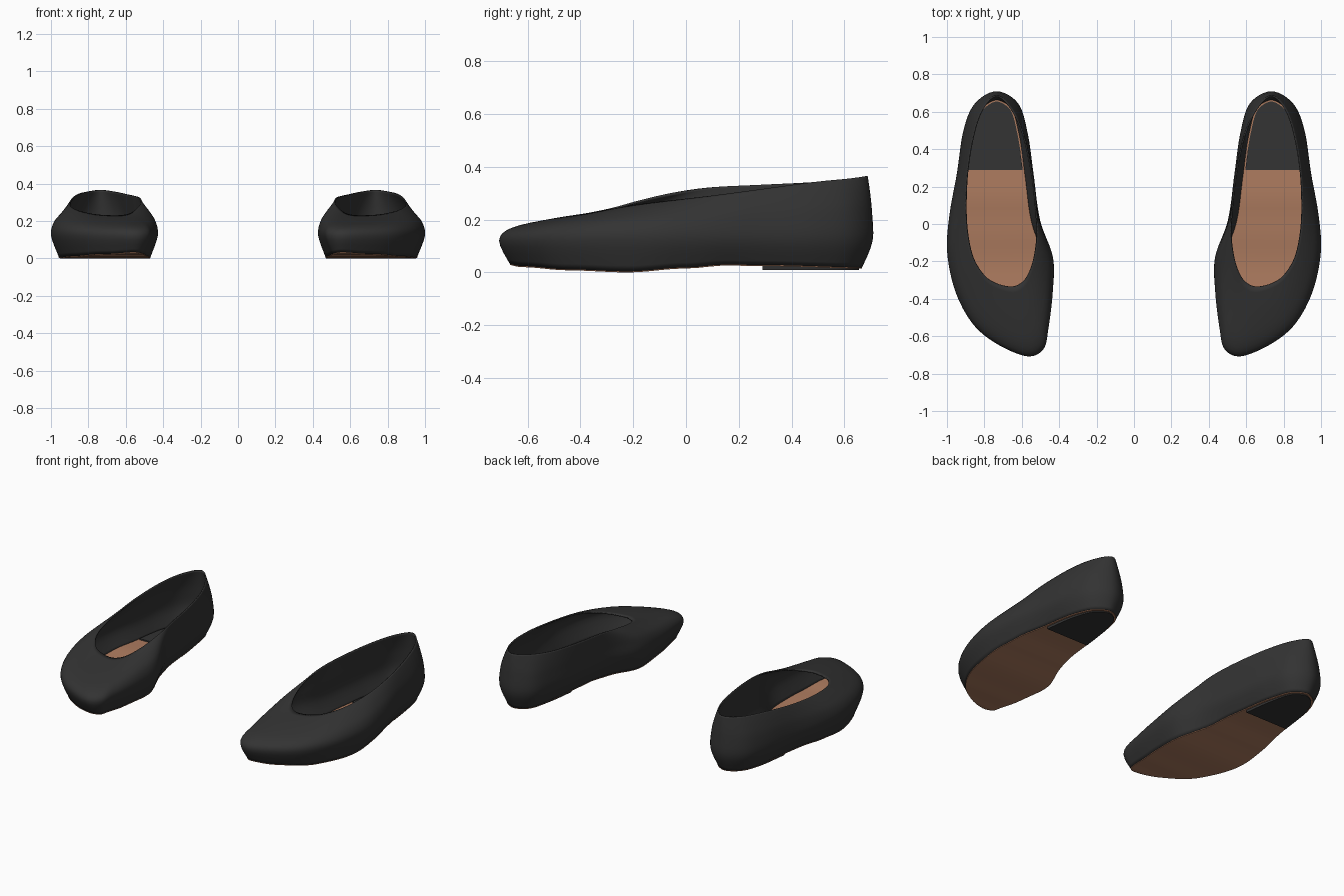
import bpy, math
from mathutils import Vector

if "Cube" in bpy.data.objects:
    bpy.data.objects.remove(bpy.data.objects["Cube"])


def material(name, rgb):
    m = bpy.data.materials.new(name)
    m.diffuse_color = (*rgb, 1)
    m.use_nodes = True
    m.node_tree.nodes["Principled BSDF"].inputs["Base Color"].default_value = m.diffuse_color
    return m


BLACK = material("black leather", (0.033, 0.033, 0.033))
TAN = material("tan leather", (0.42, 0.2, 0.115))

# Paired points around one shoe, from the toe round the outer side:
# widest outline (x, y), then opening edge (x, y, z)
PAIRS = [
    (.575, -.707, .66, -.335, .230), (.74, -.637, .735, -.318, .233),
    (.865, -.53, .80, -.275, .242), (.955, -.36, .86, -.18, .258),
    (.998, -.15, .89, -.05, .274), (.985, .05, .90, .09, .290),
    (.945, .27, .893, .28, .315), (.91, .50, .86, .48, .342),
    (.85, .642, .81, .62, .356), (.735, .707, .735, .688, .366),
    (.62, .642, .655, .62, .356), (.57, .48, .59, .48, .342),
    (.54, .27, .545, .28, .332), (.505, .02, .522, .09, .322),
    (.435, -.18, .517, -.05, .302), (.435, -.36, .535, -.18, .272),
    (.458, -.56, .57, -.275, .245), (.485, -.67, .61, -.32, .233)]
BOTTOM = [(-.70, .034), (-.62, .02), (-.45, .008), (-.22, 0), (0, .015),
          (.15, .026), (.3, .024), (.72, .014)]


def curve(pts, sub, closed):
    """Smooth curve through the points (Catmull-Rom)."""
    n, out = len(pts), []
    at = lambda i: pts[i % n] if closed else pts[max(0, min(n - 1, i))]
    for i in range(n if closed else n - 1):
        a, b, c, d = (at(i + k) for k in (-1, 0, 1, 2))
        for s in range(sub):
            t = s / sub
            out.append(.5 * (2 * b + (c - a) * t + (2 * a - 5 * b + 4 * c - d) * t ** 2
                             + (3 * b - a - 3 * c + d) * t ** 3))
    return out if closed else out + [pts[-1]]


def bottom(y):
    """Height of the underside along the shoe."""
    for (y0, z0), (y1, z1) in zip(BOTTOM, BOTTOM[1:]):
        if y <= y1:
            t = max(0, (y - y0) / (y1 - y0))
            return z0 + (z1 - z0) * t * t * (3 - 2 * t)
    return BOTTOM[-1][1]


def inset(loop, d):
    n = len(loop)
    out = []
    for i, p in enumerate(loop):
        t = (loop[(i + 1) % n] - loop[i - 1]).normalized()
        out.append(Vector((p.x - t.y * d, p.y + t.x * d, 0)))
    return out


def make(name, verts, faces, mat, wall=0, angle=50):
    me = bpy.data.meshes.new(name)
    me.from_pydata(verts, [], faces)
    me.materials.append(mat)
    ob = bpy.data.objects.new(name, me)
    bpy.context.collection.objects.link(ob)
    bpy.ops.object.select_all(action='DESELECT')
    ob.select_set(True)
    bpy.context.view_layer.objects.active = ob
    bpy.ops.object.shade_smooth_by_angle(angle=math.radians(angle))
    if wall:
        s = ob.modifiers.new("wall", 'SOLIDIFY')
        s.thickness, s.offset = wall, -1
    m = ob.modifiers.new("other shoe", 'MIRROR')
    m.use_axis = (True, False, False)
    return ob


def plate(name, loop, mat, low, high, y0=None, steps=48):
    """Slab inside a loop, made of cross strips following low(y) and high(y)."""
    ys = [p.y for p in loop]
    y1 = max(ys) - .0005
    y0 = min(ys) + .0005 if y0 is None else y0
    verts, faces = [], []
    for k in range(steps + 1):
        y = y0 + (y1 - y0) * (1 - math.cos(math.pi * k / steps)) / 2
        xs = []
        for a, b in zip(loop, loop[1:] + loop[:1]):
            if (a.y - y) * (b.y - y) <= 0 and a.y != b.y:
                xs.append(a.x + (b.x - a.x) * (y - a.y) / (b.y - a.y))
        l, r = min(xs), max(xs)
        verts += [(l, y, low(y)), (r, y, low(y)), (r, y, high(y)), (l, y, high(y))]
    for k in range(steps):
        a = 4 * k
        for j in range(4):
            m = (j + 1) % 4
            faces.append((a + j, a + 4 + j, a + 4 + m, a + m))
    e = 4 * steps
    faces += [(0, 1, 2, 3), (e + 3, e + 2, e + 1, e)]
    return make(name, verts, faces, mat)


SUB = 6
wide = curve([Vector((p[0], p[1], .12)) for p in PAIRS], SUB, True)
rim = curve([Vector(p[2:]) for p in PAIRS], SUB, True)
base = inset(wide, .04)

# Upper: skin from the sole edge over the widest line to the opening
columns = []
for b, w, r in zip(base, wide, rim):
    d = r - w
    low = Vector((b.x, b.y, bottom(b.y) + .004))
    mid1 = w + Vector((d.x * .13, d.y * .13, d.z * .45))
    mid2 = w + Vector((d.x * .55, d.y * .55, d.z * .77))
    columns.append(curve([low, w, mid1, mid2, r], 4, False))
n, rows = len(columns), len(columns[0])
verts = [p for c in columns for p in c]
faces = [(i * rows + j, (i + 1) % n * rows + j, (i + 1) % n * rows + j + 1, i * rows + j + 1)
         for i in range(n) for j in range(rows - 1)]
make("shoe_upper", verts, faces, BLACK, wall=.008, angle=60)

# Tan sole, seen from below and inside
plate("sole", base, TAN, bottom, lambda y: bottom(y) + .014)

# Low heel block, showing through as the dark heel pad
plate("heel", inset(wide, .052), BLACK, lambda y: .009, lambda y: bottom(y) + .022, y0=.29)
